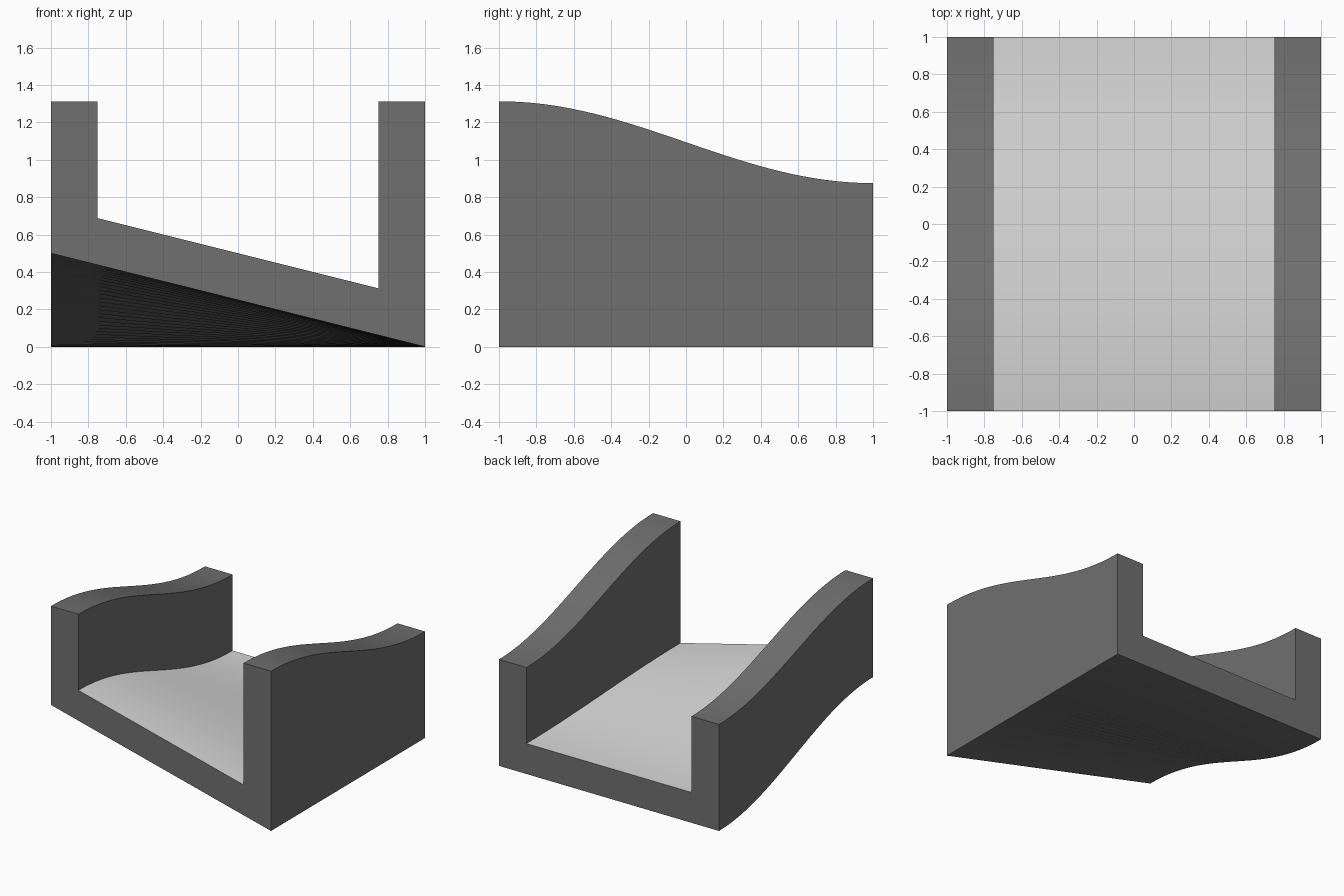
import bpy
import bmesh
from math import cos, pi, radians

cube = bpy.data.objects.get("Cube")
if cube:
    bpy.data.objects.remove(cube)

SEGMENTS = 32      # slices along the length
WALL = 0.25        # wall and floor thickness
PARAPET = 0.625    # wall height above the floor
BANK = 0.25        # sideways slope at the front


def material(name, level):
    mat = bpy.data.materials.new(name)
    mat.use_nodes = True
    colour = (level, level, level, 1)
    mat.diffuse_color = colour
    mat.node_tree.nodes["Principled BSDF"].inputs["Base Color"].default_value = colour
    return mat


def section(y):
    """U-shaped cross-section, banked at the front and level at the back."""
    ease = (1 - cos(pi * (1 - y) / 2)) / 2

    def under(x):
        return BANK * ease * (1 - x)

    inner = 1 - WALL
    top = WALL + under(-inner) + PARAPET
    return [(-1, under(-1)), (1, under(1)), (1, top), (inner, top),
            (inner, under(inner) + WALL), (-inner, under(-inner) + WALL),
            (-inner, top), (-1, top)]


# Channel body: loft the cross-section from front to back
bm = bmesh.new()
rings = []
for i in range(SEGMENTS + 1):
    y = -1 + 2 * i / SEGMENTS
    rings.append([bm.verts.new((x, y, z)) for x, z in section(y)])

FLOOR_EDGE = 4     # section edge that forms the running surface
for a, b in zip(rings, rings[1:]):
    for k in range(len(a)):
        n = (k + 1) % len(a)
        face = bm.faces.new((a[k], a[n], b[n], b[k]))
        face.material_index = int(k == FLOOR_EDGE)

# End caps
bm.faces.new(rings[0])
bm.faces.new(rings[-1])
bmesh.ops.recalc_face_normals(bm, faces=bm.faces)

mesh = bpy.data.meshes.new("banked_channel")
bm.to_mesh(mesh)
bm.free()
mesh.materials.append(material("dark grey walls", 0.16))
mesh.materials.append(material("light grey floor", 0.68))

channel = bpy.data.objects.new("banked_channel", mesh)
bpy.context.collection.objects.link(channel)
bpy.ops.object.select_all(action='DESELECT')
channel.select_set(True)
bpy.context.view_layer.objects.active = channel
bpy.ops.object.shade_smooth_by_angle(angle=radians(30))
